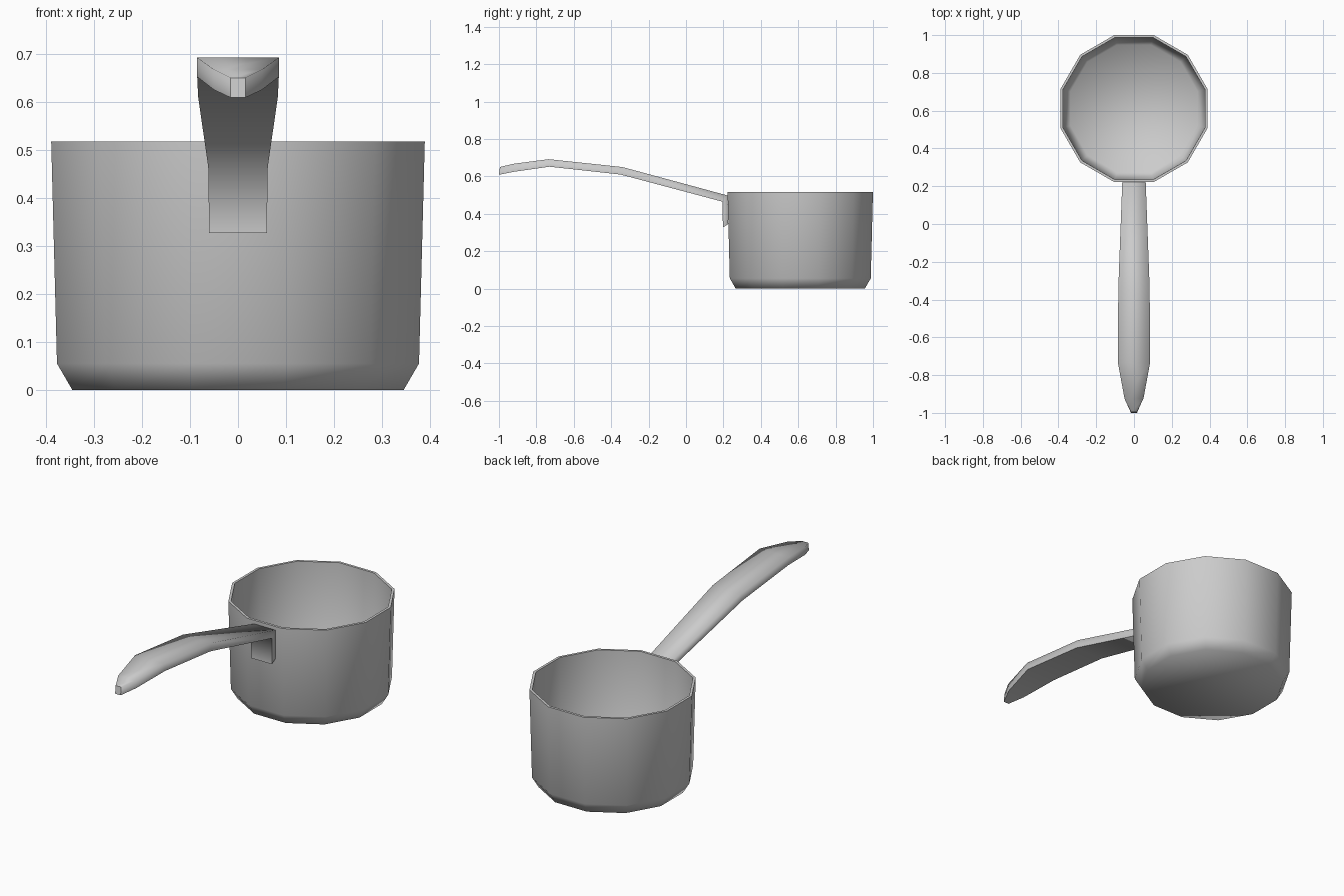
import bpy, bmesh, math

cube = bpy.data.objects.get("Cube")
if cube:
    bpy.data.objects.remove(cube, do_unlink=True)

# One plain metal colour
metal = bpy.data.materials.new("grey metal")
metal.use_nodes = True
grey = (0.6, 0.6, 0.6, 1)
metal.diffuse_color = grey
metal.node_tree.nodes["Principled BSDF"].inputs["Base Color"].default_value = grey

SIDES = 12
POT_Y = 0.611


def finish(name, bm, is_sharp):
    """Smooth shade the mesh, keep chosen edges sharp and link the object."""
    bmesh.ops.recalc_face_normals(bm, faces=bm.faces)
    for f in bm.faces:
        f.smooth = True
    for e in bm.edges:
        e.smooth = not is_sharp(e)
    mesh = bpy.data.meshes.new(name)
    bm.to_mesh(mesh)
    bm.free()
    mesh.materials.append(metal)
    obj = bpy.data.objects.new(name, mesh)
    bpy.context.collection.objects.link(obj)
    return obj


def bridge(bm, rings):
    """Join consecutive closed rings with quads and cap both ends."""
    n = len(rings[0])
    for a, b in zip(rings, rings[1:]):
        for i in range(n):
            j = (i + 1) % n
            bm.faces.new((a[i], a[j], b[j], b[i]))
    bm.faces.new(rings[0])
    bm.faces.new(rings[-1])


# Pot: twelve-sided shell, profile of (distance to flat side, height)
bm = bmesh.new()
profile = [(0.345, 0), (0.377, 0.055), (0.389, 0.517),
           (0.376, 0.517), (0.364, 0.06), (0.337, 0.017)]
rings = []
for apothem, z in profile:
    r = apothem / math.cos(math.pi / SIDES)
    angles = [(i + 0.5) * math.tau / SIDES for i in range(SIDES)]
    rings.append([bm.verts.new((r * math.cos(a), POT_Y + r * math.sin(a), z))
                  for a in angles])
bridge(bm, rings)
finish("pot", bm, lambda e: e.calc_face_angle() > math.radians(65))

# Handle: bent strip from tip to mounting tab
# stations: half width, upper point (y, z), lower point (y, z)
stations = [
    (0.016, (-0.995, 0.65), (-1.0, 0.609)),
    (0.05, (-0.925, 0.667), (-0.92, 0.625)),
    (0.085, (-0.735, 0.692), (-0.73, 0.652)),
    (0.083, (-0.34, 0.65), (-0.35, 0.61)),
    (0.062, (0.222, 0.498), (0.195, 0.465)),
    (0.06, (0.226, 0.345), (0.197, 0.327)),
]
bm = bmesh.new()
rings, lower = [], set()
for w, up, low in stations:
    ring = [bm.verts.new((x, *p)) for x, p in
            ((-w, up), (w, up), (w, low), (-w, low))]
    lower.update(ring[2:])
    rings.append(ring)
bridge(bm, rings)
ends = set(rings[0]) | set(rings[-1])
mount = set(rings[-2][:2])


def handle_sharp(e):
    a, b = e.verts
    same_ring = any(a in r and b in r for r in rings)
    if same_ring:
        return (a in ends) or (a in mount and b in mount)
    return a in lower and b in lower    # underside rim


finish("handle", bm, handle_sharp)
